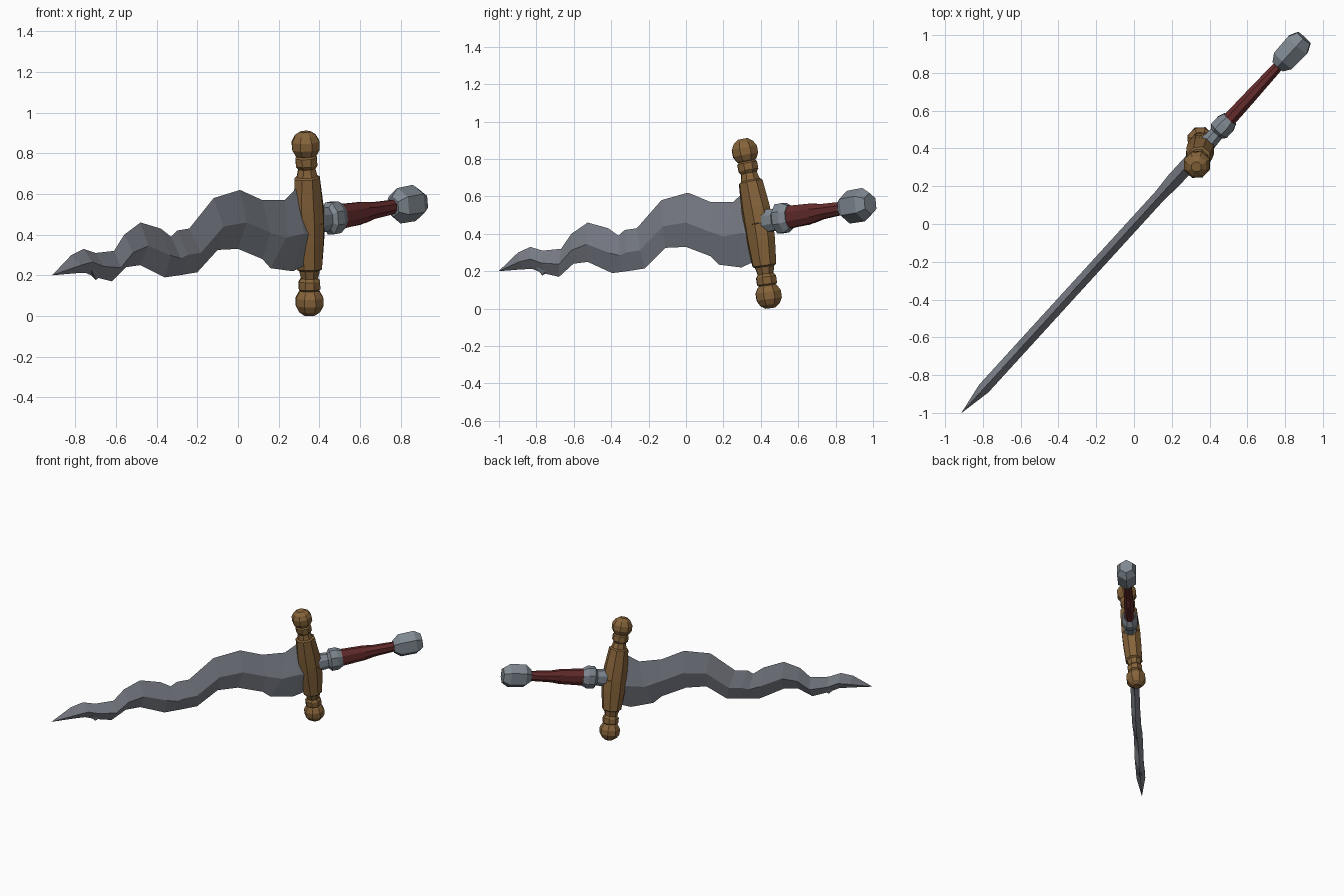
import bpy, math
from mathutils import Vector

if "Cube" in bpy.data.objects:
    bpy.data.objects.remove(bpy.data.objects["Cube"])

SLOPE = 1.095                                  # the weapon lies in an upright diagonal plane
ALONG = Vector((1, SLOPE, 0)).normalized()
SIDE = Vector((ALONG.y, -ALONG.x, 0))
UP = Vector((0, 0, 1))


def paint(name, rgb):
    m = bpy.data.materials.new(name)
    m.diffuse_color = (*rgb, 1)
    m.use_nodes = True
    m.node_tree.nodes["Principled BSDF"].inputs["Base Color"].default_value = m.diffuse_color
    return m


steel = paint("blade steel", (0.20, 0.215, 0.25))
fitting = paint("fitting steel", (0.215, 0.25, 0.285))
bronze = paint("bronze", (0.235, 0.125, 0.042))
leather = paint("red leather", (0.13, 0.025, 0.025))


def skin(name, rings, mat):
    """Join equal-sized rings of points into a closed flat-faced solid."""
    n = len(rings[0])
    verts = [p for ring in rings for p in ring]
    faces = [(i * n + k, i * n + (k + 1) % n, (i + 1) * n + (k + 1) % n, (i + 1) * n + k)
             for i in range(len(rings) - 1) for k in range(n)]
    faces += [tuple(reversed(range(n))), tuple(range(len(verts) - n, len(verts)))]
    me = bpy.data.meshes.new(name)
    me.from_pydata(verts, [], faces)
    me.materials.append(mat)
    ob = bpy.data.objects.new(name, me)
    bpy.context.collection.objects.link(ob)
    # merge collapsed tips and make the normals point outward
    import bmesh
    bm = bmesh.new()
    bm.from_mesh(me)
    bmesh.ops.remove_doubles(bm, verts=bm.verts, dist=1e-5)
    bmesh.ops.recalc_face_normals(bm, faces=bm.faces)
    bm.to_mesh(me)
    bm.free()
    return ob


def turned(name, start, end, profile, mat, sides, hint, turn=0.0):
    """Profile rows: distance fraction, radius on the hint axis, radius across it."""
    start, end = Vector(start), Vector(end)
    axis = (end - start).normalized()
    u = (hint - axis * hint.dot(axis)).normalized()
    v = axis.cross(u)
    rings = []
    for t, a, b in profile:
        c = start.lerp(end, t)
        rings.append([c + u * a * math.cos(w) + v * b * math.sin(w)
                      for w in (2 * math.pi * (k + turn) / sides for k in range(sides))])
    return skin(name, rings, mat)


# Wavy blade: upper edge x, z and lower edge x, z, with a central ridge on each side
edges = [(-.915, .20, -.915, .20), (-.82, .30, -.80, .21), (-.76, .33, -.75, .212),
         (-.70, .31, -.70, .19), (-.61, .32, -.62, .17), (-.56, .40, -.55, .24),
         (-.48, .46, -.48, .25), (-.38, .43, -.36, .19), (-.33, .39, -.31, .197),
         (-.30, .42, -.27, .203), (-.24, .43, -.20, .215), (-.12, .58, -.10, .325),
         (.01, .62, 0, .33), (.12, .57, .12, .28), (.23, .57, .16, .235),
         (.29, .63, .27, .22), (.33, .58, .33, .25)]


def in_plane(x, z, off=0.0):
    return Vector((x, x * SLOPE, z)) + SIDE * off


rings = []
for i, (xu, zu, xl, zl) in enumerate(edges):
    half = 0 if i == 0 else (0.04 if i > 13 else 0.032)
    xm = (xu + xl) / 2 + (0.015 if i else 0)
    if i == 0:
        xm = xu
    zm = zl + (zu - zl) * 0.45
    rings.append([in_plane(xu, zu), in_plane(xm, zm, half),
                  in_plane(xl, zl), in_plane(xm, zm, -half)])
skin("blade", rings, steel)

# Barb on the lower edge close to the tip
skin("blade_barb", [[in_plane(-.73, .22, s), in_plane(-.70, .178, s * .2), in_plane(-.66, .22, s)]
                    for s in (-.014, .014)], steel)

# Leaning crossguard: faceted body, stepped collars and ball ends
top, bottom = Vector((.333, .315, .84)), Vector((.352, .442, .07))
bow = ALONG * 0.012
middle = (top + bottom) / 2 + bow
arm = [(0, .088, .072), (.22, .086, .07), (.58, .07, .064), (.60, .056, .054),
       (.70, .045, .045), (.74, .058, .056), (.84, .058, .056), (.88, .04, .04), (1, .04, .04)]
ball = [(f / 2 + .5, r, r) for f, r in
        ((-1, .028), (-.72, .056), (-.28, .073), (.28, .073), (.72, .056), (1, .028))]
for label, tip in (("upper", top), ("lower", bottom)):
    turned(label + "_guard_arm", middle, tip, arm, bronze, 8, ALONG, .5)
    d = (tip - middle).normalized() * .068
    turned(label + "_guard_ball", tip - d, tip + d, ball, bronze, 8, ALONG, .5)

# Handle line, with heights rising toward the pommel
A, B = Vector((.36, .395, .463)), Vector((.90, .985, .562))


def handle(name, profile, mat, sides, turn=0.0):
    return turned(name, A, B, profile, mat, sides, UP, turn)


handle("handle_socket", [(0, .07, .05), (.14, .062, .042), (.17, .05, .04)], fitting, 8, .5)
handle("handle_collar", [(.145, .058, .042), (.17, .085, .06), (.23, .085, .06), (.275, .066, .045)],
       fitting, 8, .5)
handle("grip", [(.25, .066, .04), (.48, .056, .036), (.56, .044, .034), (.77, .036, .029)],
       leather, 8, .5)

# Finger bump under the grip
turned("grip_bump", A.lerp(B, .32) - UP * .036, A.lerp(B, .56) - UP * .03,
       [(0, .024, .022), (.55, .026, .02), (1, .008, .012)], leather, 6, UP)

handle("pommel", [(.745, .05, .042), (.80, .088, .074), (.94, .09, .078), (1.0, .058, .052)],
       fitting, 6)
